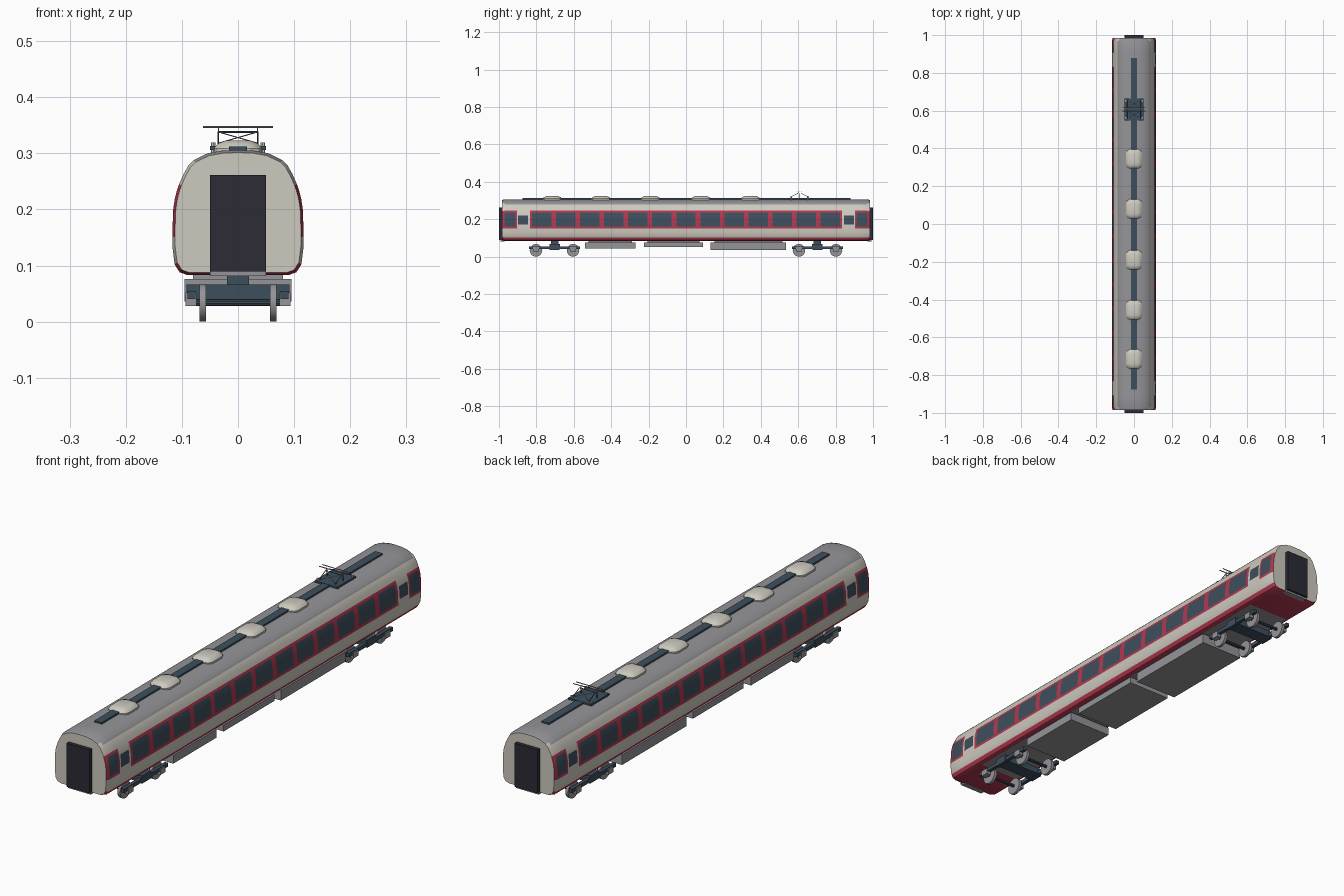
import bpy, bmesh, math
from mathutils import Vector

cube = bpy.data.objects.get("Cube")
if cube:
    bpy.data.objects.remove(cube, do_unlink=True)


def material(name, rgb):
    m = bpy.data.materials.new(name)
    m.use_nodes = True
    m.diffuse_color = (*rgb, 1)
    m.node_tree.nodes["Principled BSDF"].inputs["Base Color"].default_value = (*rgb, 1)
    return m


CREAM = material("cream paint", (0.61, 0.59, 0.52))
GREY = material("roof grey", (0.30, 0.30, 0.32))
RED = material("red paint", (0.45, 0.04, 0.08))
SLATE = material("slate blue", (0.048, 0.078, 0.11))
BLACK = material("gangway black", (0.026, 0.024, 0.036))


def finish(name, bm, mats, smooth=False):
    bmesh.ops.recalc_face_normals(bm, faces=bm.faces)
    mesh = bpy.data.meshes.new(name)
    bm.to_mesh(mesh)
    bm.free()
    for m in mats:
        mesh.materials.append(m)
    obj = bpy.data.objects.new(name, mesh)
    bpy.context.collection.objects.link(obj)
    if smooth:
        bpy.ops.object.select_all(action='DESELECT')
        obj.select_set(True)
        bpy.context.view_layer.objects.active = obj
        bpy.ops.object.shade_smooth_by_angle(angle=math.radians(30))
    return obj


def box(name, x, y, z, mat):
    """Box from (low, high) ranges on each axis."""
    bm = bmesh.new()
    bmesh.ops.create_cube(bm, size=1)
    for v in bm.verts:
        v.co = [r[0] + (c + 0.5) * (r[1] - r[0]) for c, r in zip(v.co, (x, y, z))]
    return finish(name, bm, [mat])


def rod(name, a, b, radius, mat, sides=6):
    a, b = Vector(a), Vector(b)
    bm = bmesh.new()
    bmesh.ops.create_cone(bm, cap_ends=True, segments=sides, radius1=radius,
                          radius2=radius, depth=(b - a).length)
    turn = (b - a).to_track_quat('Z', 'Y')
    for v in bm.verts:
        v.co = turn @ v.co + (a + b) / 2
    return finish(name, bm, [mat], True)


def loft(bm, rings):
    """Skin closed rings of points and cap both ends."""
    loops = [[bm.verts.new(p) for p in ring] for ring in rings]
    n = len(loops[0])
    for lo, hi in zip(loops, loops[1:]):
        for i in range(n):
            bm.faces.new((lo[i], lo[(i + 1) % n], hi[(i + 1) % n], hi[i]))
    bm.faces.new(loops[0])
    bm.faces.new(loops[-1])


# Body shell: cross-section with rows at the paint and window edges
half = [(0, .083), (.09, .083), (.104, .088), (.113, .102), (.1165, .13), (.117, .15),
        (.1169, .16), (.1166, .17), (.1155, .20), (.1125, .22), (.1085, .235),
        (.105, .245), (.097, .263), (.088, .279), (.079, .288), (.054, .300),
        (.027, .305), (0, .306)]
section = half + [(-x, z) for x, z in half[-2:0:-1]]
PITCH, COUNT, PANE = 1.67 / 13, 13, 0.052
cuts = {s * y for y in (.82, .835, .845, .897, .904, .912, .97, .985) for s in (-1, 1)}
centres = [(i - COUNT // 2) * PITCH for i in range(COUNT)]
cuts |= {c + s * PANE for c in centres for s in (-1, 1)}


def ring(y):
    k = 0.96 if abs(y) > 0.98 else 1
    return [(x * k, y, 0.19 + (z - 0.19) * k) for x, z in section]


def paint(face):
    c = face.calc_center_median()
    a, z = abs(c.y), c.z
    if a > 0.98:
        return 0
    if z > 0.282:
        return 1
    if z < 0.084:
        return 2 if a > 0.82 else 1
    if z < 0.102:
        return 2
    if 0.15 < z < 0.245 and (a < 0.835 or a > 0.904):
        pane = 0.912 < a < 0.97 or any(abs(c.y - w) < PANE for w in centres)
        return 3 if pane and 0.16 < z < 0.235 else 2
    if 0.17 < z < 0.22 and 0.845 < a < 0.897:
        return 3
    return 0


bm = bmesh.new()
loft(bm, [ring(y) for y in sorted(cuts)])
for f in bm.faces:
    f.material_index = paint(f)
finish("body", bm, [CREAM, GREY, RED, SLATE], True)

# Gangways at both ends
for s, end in ((-1, "front"), (1, "back")):
    box(end + "_gangway", (-.05, .05), sorted((s * .98, s)), (.089, .261), BLACK)
    box(end + "_gangway_step", (-.05, .05), sorted((s * .97, s * .992)), (.081, .089), GREY)

# Roof duct and ventilation pods
box("roof_duct", (-.016, .016), (-.875, .88), (.30, .312), SLATE)


def pod_ring(y, hx, hy, z):
    pts = [(1, .55), (.85, .82), (.5, 1)]
    quarter = pts + [(-px, py) for px, py in reversed(pts)]
    return [(px * hx, y + py * hy, z)
            for px, py in quarter + [(-px, -py) for px, py in quarter]]


for i, y in enumerate((-.715, -.455, -.19, .08, .345)):
    bm = bmesh.new()
    loft(bm, [pod_ring(y, .043, .052, .300), pod_ring(y, .043, .052, .309),
              pod_ring(y, .036, .046, .317), pod_ring(y, .022, .032, .323)])
    finish(f"roof_pod_{i + 1}", bm, [CREAM], True)

# Pantograph: base, insulators, folding arms and contact bars
PY = 0.607
box("pantograph_base", (-.05, .05), (PY - .058, PY + .058), (.306, .313), SLATE)
for sx in (-1, 1):
    for sy in (-1, 1):
        foot = (sx * .044, PY + sy * .045)
        rod("insulator", (*foot, .30), (*foot, .319), .004, CREAM, 8)
        knee = (sx * .035, PY + sy * .05, .318)
        rod("pantograph_arm", knee, (sx * .035, PY + sy * .008, .338), .0014, SLATE)
        rod("pantograph_brace", knee, (-sx * .035, PY + sy * .008, .338), .001, GREY)
    rod("pantograph_post", (sx * .035, PY, .31), (sx * .035, PY, .338), .0014, SLATE)
    bar_y = PY + sx * .009
    rod("pantograph_crossbar", (-.035, bar_y, .338), (.035, bar_y, .338), .0015, SLATE)
    rod("contact_bar", (-.062, bar_y, .347), (.062, bar_y, .347), .002, GREY)
    rod("contact_bar_link", (sx * .035, PY - .009, .338), (sx * .035, PY, .347), .001, GREY)

# Underfloor equipment cases
for i, (y0, y1, z0) in enumerate(((-.54, -.27, .043), (-.225, .092, .05), (.132, .535, .036))):
    box(f"equipment_case_{i + 1}", (-.095, .095), (y0, y1), (z0, .076), GREY)
    box(f"case_mount_{i + 1}", (-.08, .08), (y0 + .02, y1 - .02), (.074, .084), GREY)

# Bogies with frames, wheels, axles and axle boxes
for cy in (-.703, .703):
    box("bogie_bolster", (-.085, .085), (cy - .028, cy + .028), (.04, .066), SLATE)
    box("bogie_pivot", (-.02, .02), (cy - .02, cy + .02), (.06, .084), SLATE)
    for sx in (-1, 1):
        box("bogie_side_frame", sorted((sx * .076, sx * .09)), (cy - .137, cy + .137),
            (.04, .055), SLATE)
        box("bogie_spring", sorted((sx * .078, sx * .092)), (cy - .027, cy + .027),
            (.036, .066), SLATE)
    for sy in (-1, 1):
        wy = cy + sy * .099
        rod("axle", (-.085, wy, .034), (.085, wy, .034), .006, SLATE, 10)
        for sx in (-1, 1):
            rod("wheel", (sx * .057, wy, .0335), (sx * .069, wy, .0335), .0335, GREY, 20)
            box("axle_box", sorted((sx * .074, sx * .094)), (wy - .016, wy + .016),
                (.028, .052), GREY)
